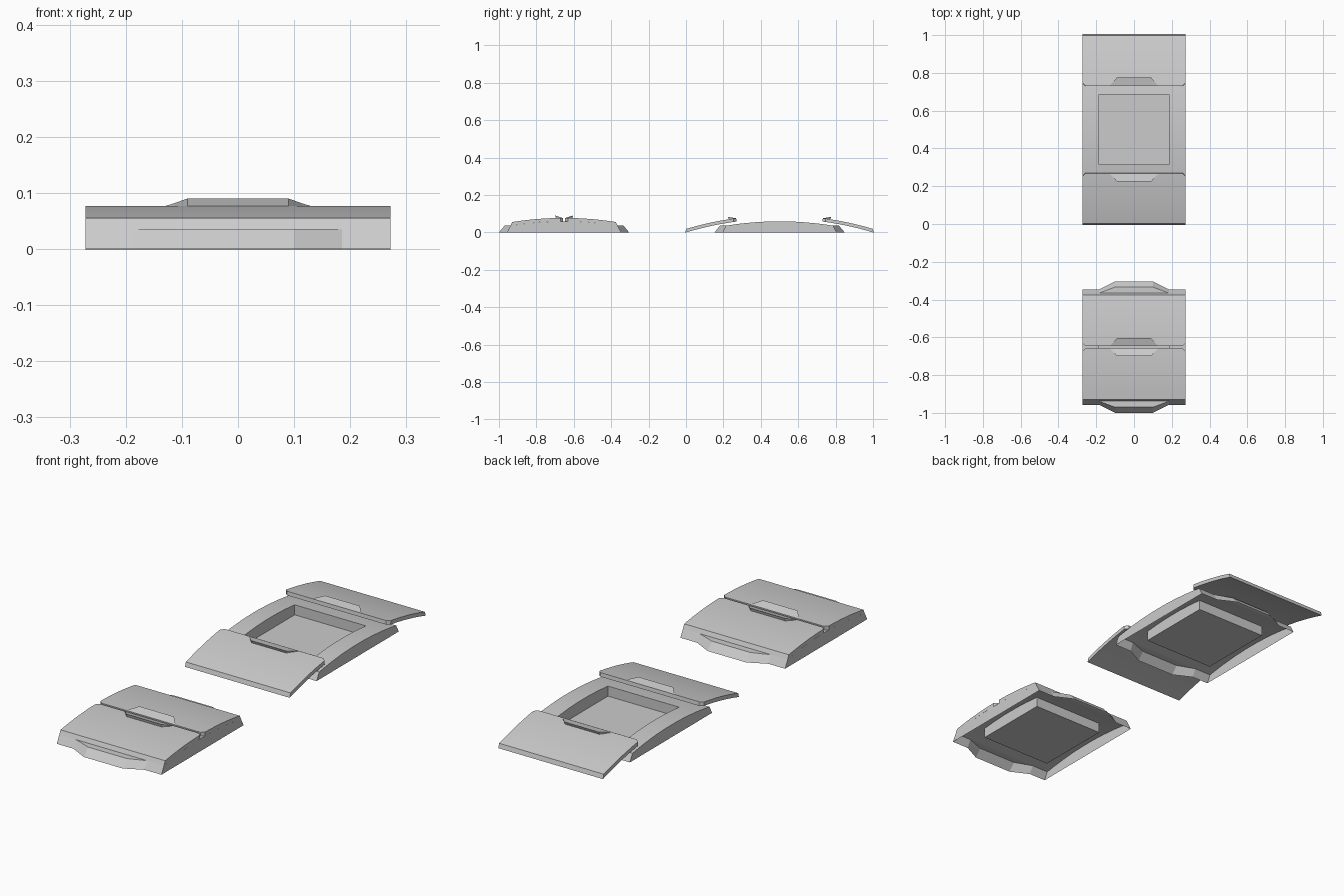
import bpy, bmesh, math
from mathutils import Matrix

if "Cube" in bpy.data.objects:
    bpy.data.objects.remove(bpy.data.objects["Cube"])

R, TOP, THICK, W = 1.75, 0.077, 0.018, 0.272   # lid curve radius, crown height, lid thickness, half width
PIVOT = TOP - R                                # centre height of the lid curve


def arc(y, drop=0.0):
    return math.sqrt(R * R - y * y) + PIVOT - drop


def finish(bm, name, matrix):
    bmesh.ops.remove_doubles(bm, verts=bm.verts, dist=1e-5)
    bmesh.ops.recalc_face_normals(bm, faces=bm.faces)
    bm.transform(matrix)
    me = bpy.data.meshes.new(name)
    bm.to_mesh(me)
    bm.free()
    ob = bpy.data.objects.new(name, me)
    bpy.context.collection.objects.link(ob)
    bpy.ops.object.select_all(action='DESELECT')
    ob.select_set(True)
    bpy.context.view_layer.objects.active = ob
    bpy.ops.object.shade_smooth_by_angle(angle=math.radians(8))
    return ob


def face(bm, *pts):
    return bm.faces.new([bm.verts.new(p) for p in pts])


def make_base(name, cy):
    """Hollow curved shell with a sunken tray and a flared tab at each end."""
    bm = bmesh.new()
    p, end = 0.185, 0.286
    ys = [-end, -0.235, -p, -0.11, -0.04, 0.04, 0.11, p, 0.235, end]
    xs = [-W, -p, p, W]
    foot = lambda y: math.copysign(0.305, y) if abs(y) == end else y
    for a, b in zip(ys, ys[1:]):
        za, zb = arc(a, THICK), arc(b, THICK)
        for i, (l, r) in enumerate(zip(xs, xs[1:])):
            # curved deck, left open over the tray
            if i != 1 or abs(a + b) / 2 > p:
                face(bm, (l, a, za), (r, a, za), (r, b, zb), (l, b, zb))
        for s in (-1, 1):
            # outer side walls and tray side walls
            face(bm, (s * W, a, za), (s * W, b, zb), (s * W, foot(b), 0), (s * W, foot(a), 0))
            if abs(a + b) / 2 < p:
                face(bm, (s * p, a, za), (s * p, b, zb), (s * p, b, 0.002), (s * p, a, 0.002))
    # tray floor
    floor_y = [y for y in ys if abs(y) <= p]
    face(bm, *[(-p, y, 0.002) for y in floor_y], *[(p, y, 0.002) for y in reversed(floor_y)])
    zt, zp = arc(end, THICK), arc(p, THICK)
    for s in (-1, 1):
        face(bm, (-p, s * p, zp), (p, s * p, zp), (p, s * p, 0.002), (-p, s * p, 0.002))
        # end walls bulging around the flat tab
        upper = [(-W, end), (-p, end), (-0.1, 0.318), (0.1, 0.318), (p, end), (W, end)]
        lower = [(-W, 0.305), (-p, 0.305), (-0.1, 0.348), (0.1, 0.348), (p, 0.305), (W, 0.305)]
        for k in range(5):
            (ax, ay), (bx, by) = upper[k:k + 2]
            (cx, c), (dx, d) = lower[k:k + 2]
            face(bm, (ax, s * ay, zt), (bx, s * by, zt), (dx, s * d, 0), (cx, s * c, 0))
        face(bm, *[(x, s * y, zt) for x, y in upper[1:5]])
    finish(bm, name, Matrix.Translation((0, cy, 0)))


def make_lid(name, cy, side, slide=0.0, lift=0.0):
    """Curved half lid with clipped inner corners; side is +1 (back) or -1 (front)."""
    m = (Matrix.Translation((0, cy, lift)) @ Matrix.Diagonal((1, side, 1, 1))
         @ Matrix.Translation((0, 0, PIVOT)) @ Matrix.Rotation(-slide, 4, 'X')
         @ Matrix.Translation((0, 0, -PIVOT)))
    bm = bmesh.new()
    n = 8
    outline = [(-0.257, 0.005), (0.257, 0.005), (W, 0.02)]
    outline += [(W, 0.02 + 0.257 * i / n) for i in range(1, n + 1)]
    outline += [(-x, y) for x, y in reversed(outline[2:])]
    low = lambda y: (y + 0.009) if y > 0.276 else y      # slanted outer end
    top = [(x, y, arc(y)) for x, y in outline]
    bot = [(x, low(y), arc(low(y), THICK)) for x, y in outline]
    count = len(outline)
    for k in range(count):
        j = (k + 1) % count
        face(bm, top[k], top[j], bot[j], bot[k])
    # strips across the lid, above and below
    for ring in (top, bot):
        face(bm, ring[0], ring[1], ring[2], ring[-1])
        for k in range(2, 2 + n):
            face(bm, ring[k], ring[k + 1], ring[count - k], ring[count + 1 - k])
    finish(bm, name, m)

    # finger grip: wedge rising away from the seam
    bm = bmesh.new()
    shape = [(-0.13, 0.006), (0.13, 0.006), (0.115, 0.02), (0.09, 0.048), (-0.09, 0.048), (-0.115, 0.02)]
    height = lambda y: 0.0765 + (y - 0.006) * 0.32
    up = [(x, y, height(y)) for x, y in shape]
    dn = [(x, y - (0.006 if y > 0.04 else 0), 0.07) for x, y in shape]
    face(bm, *up)
    face(bm, *dn)
    for k in range(6):
        j = (k + 1) % 6
        face(bm, up[k], up[j], dn[j], dn[k])
    finish(bm, name + "_grip", m)


# closed and opened versions side by side
for state, cy, slide, lift in (("closed", -0.652, 0.0, 0.0), ("open", 0.5, 0.13, 0.014)):
    make_base(state + "_base", cy)
    for label, side in (("front", -1), ("back", 1)):
        make_lid(f"{state}_{label}_lid", cy, side, slide, lift)
